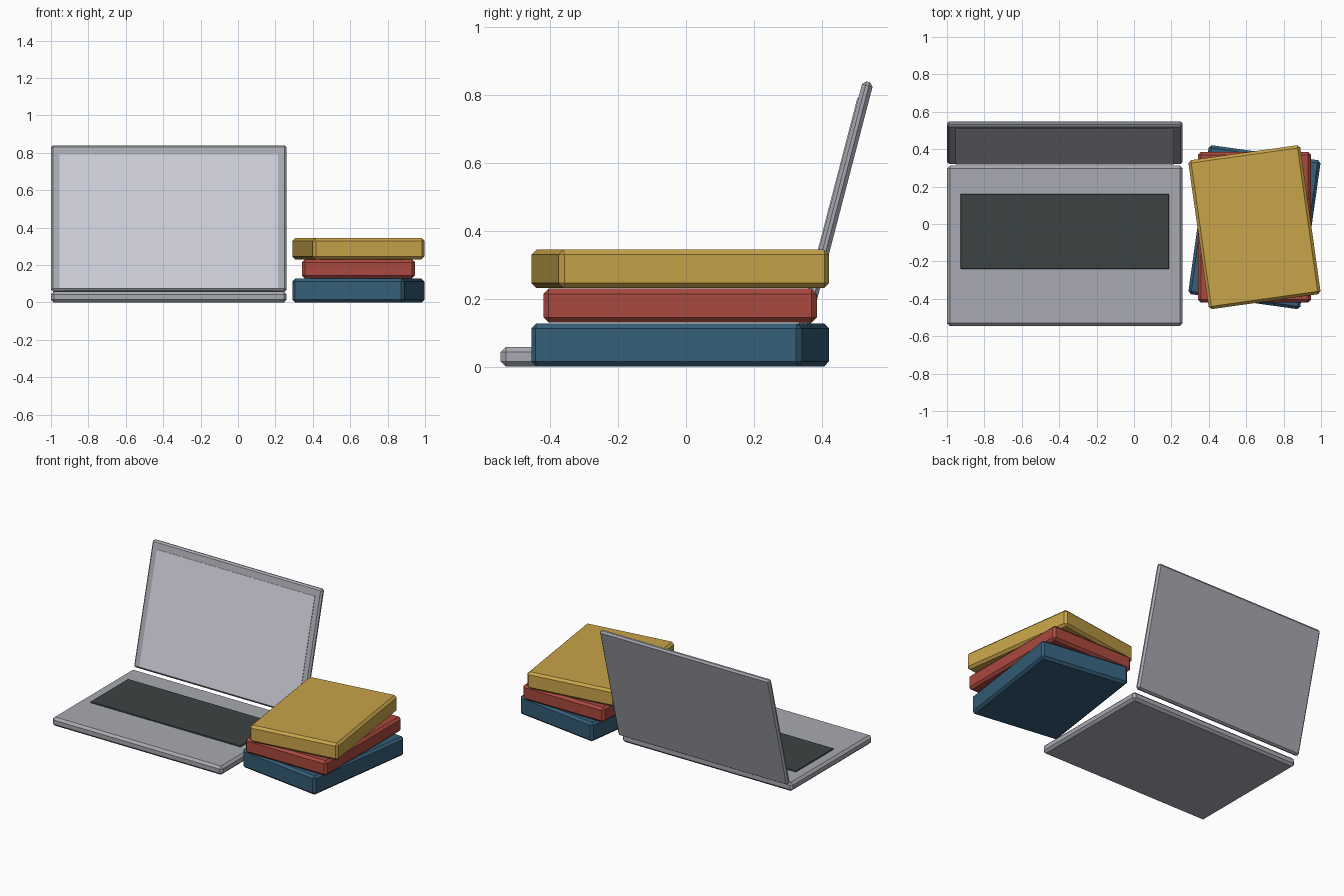
import bpy
import math

if "Cube" in bpy.data.objects:
    bpy.data.objects.remove(bpy.data.objects["Cube"])


def material(name, srgb):
    mat = bpy.data.materials.new(name)
    mat.diffuse_color = [((c / 255 + 0.055) / 1.055) ** 2.4 for c in srgb] + [1.0]
    mat.use_nodes = True
    mat.node_tree.nodes["Principled BSDF"].inputs["Base Color"].default_value = mat.diffuse_color
    return mat


silver = material("silver grey", (168, 170, 178))
charcoal = material("charcoal", (60, 66, 66))
pale = material("pale lavender grey", (206, 206, 217))
blue = material("blue", (53, 94, 120))
red = material("red", (170, 73, 63))
ochre = material("ochre yellow", (200, 164, 73))


def slab(name, size, centre, mat, bevel, rot=(0, 0, 0)):
    """Box with chamfered edges."""
    bpy.ops.mesh.primitive_cube_add(size=1, location=centre,
                                    rotation=[math.radians(a) for a in rot])
    obj = bpy.context.object
    obj.name = name
    obj.scale = size
    bpy.ops.object.transform_apply(location=False, rotation=False, scale=True)
    obj.data.materials.append(mat)
    if bevel:
        mod = obj.modifiers.new("chamfer", "BEVEL")
        mod.width = bevel
        mod.segments = 1
    return obj


# Laptop base and keyboard panel
slab("laptop_base", (1.26, 0.857, 0.058), (-0.37, -0.117, 0.029), silver, 0.015)
slab("keyboard_panel", (1.115, 0.402, 0.009), (-0.37, -0.04, 0.0605), charcoal, 0.003)

# Lid leaning back, with the screen plate on its front face
lean = 14.6
s, c = math.sin(math.radians(lean)), math.cos(math.radians(lean))
lid_y, lid_z = 0.435, 0.449
slab("laptop_lid", (1.26, 0.032, 0.804), (-0.37, lid_y, lid_z), silver, 0.011, (-lean, 0, 0))
up, out = -0.02, 0.016
slab("screen", (1.17, 0.006, 0.738),
     (-0.37, lid_y + up * s - out * c, lid_z + up * c + out * s), pale, 0, (-lean, 0, 0))

# Stack of three books, each turned a little: bottom, top, turn
for name, z0, z1, turn, mat in (("bottom_book", 0.0, 0.127, -8, blue),
                                ("middle_book", 0.129, 0.229, 0, red),
                                ("top_book", 0.231, 0.344, 8, ochre)):
    slab(name, (0.604, 0.804, z1 - z0), (0.644, -0.017, (z0 + z1) / 2), mat, 0.015,
         (0, 0, turn))
